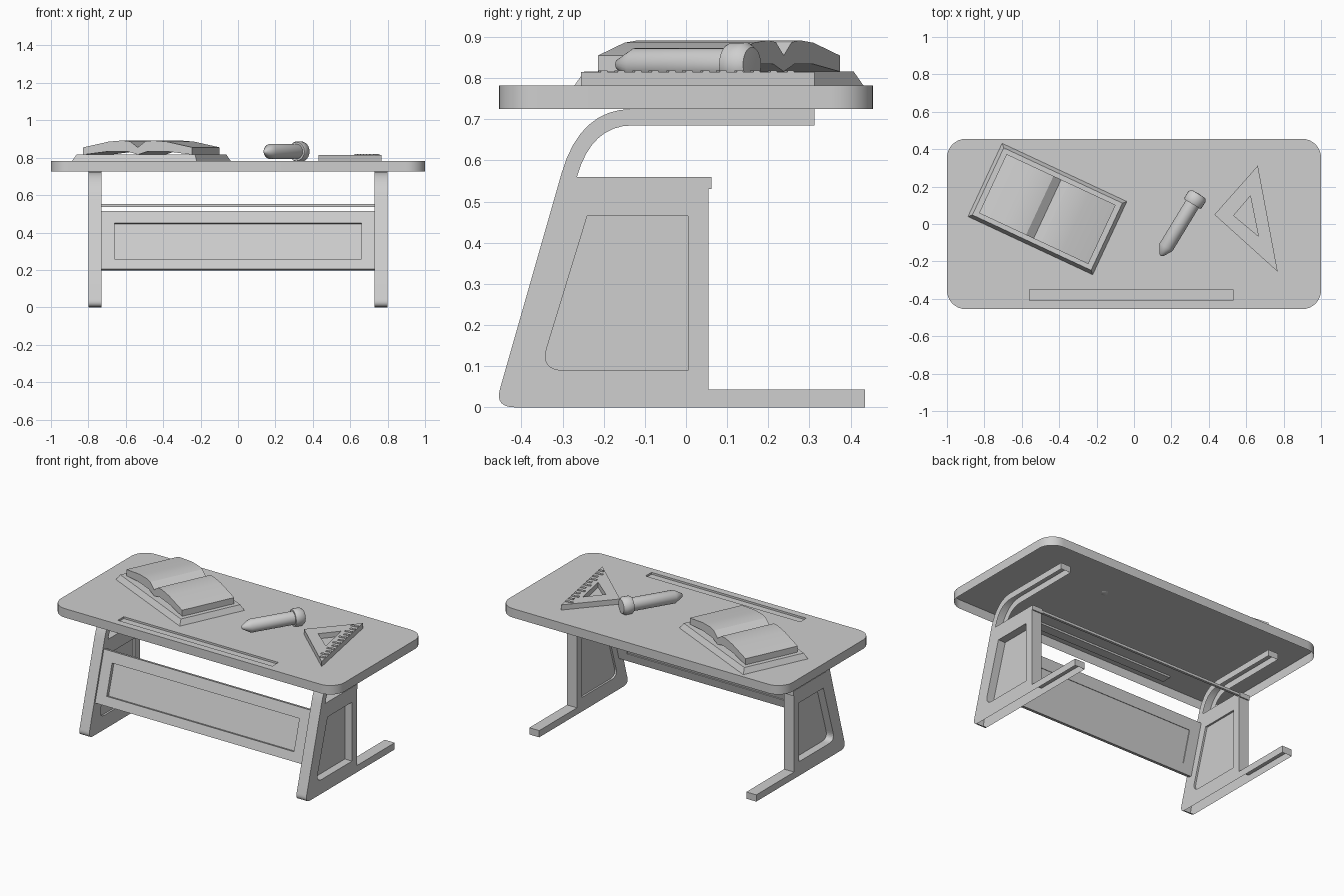
import bpy, bmesh
from math import cos, sin, pi, radians
from mathutils import Matrix, Vector

cube = bpy.data.objects.get("Cube")
if cube:
    bpy.data.objects.remove(cube, do_unlink=True)

grey = bpy.data.materials.new("plain_grey")
grey.use_nodes = True
GREY = (0.62, 0.62, 0.62, 1)
grey.diffuse_color = GREY
grey.node_tree.nodes["Principled BSDF"].inputs["Base Color"].default_value = GREY


def finish(name, bm, smooth=None):
    bmesh.ops.recalc_face_normals(bm, faces=bm.faces)
    mesh = bpy.data.meshes.new(name)
    bm.to_mesh(mesh)
    bm.free()
    mesh.materials.append(grey)
    obj = bpy.data.objects.new(name, mesh)
    bpy.context.collection.objects.link(obj)
    if smooth:
        bpy.ops.object.select_all(action='DESELECT')
        obj.select_set(True)
        bpy.context.view_layer.objects.active = obj
        bpy.ops.object.shade_smooth_by_angle(angle=radians(smooth))
    return obj


def prism(name, pts, axis, lo, hi, matrix=None, smooth=None):
    """Extrude a 2D profile along one axis from lo to hi."""
    place = {'X': lambda a, b, c: (c, a, b),
             'Y': lambda a, b, c: (a, c, b),
             'Z': lambda a, b, c: (a, b, c)}[axis]
    bm = bmesh.new()
    low = [bm.verts.new(place(a, b, lo)) for a, b in pts]
    high = [bm.verts.new(place(a, b, hi)) for a, b in pts]
    bm.faces.new(low)
    bm.faces.new(high)
    n = len(pts)
    for i in range(n):
        j = (i + 1) % n
        bm.faces.new((low[i], low[j], high[j], high[i]))
    if matrix:
        bm.transform(matrix)
    return finish(name, bm, smooth)


def rect(x0, x1, y0, y1):
    return [(x0, y0), (x1, y0), (x1, y1), (x0, y1)]


def bend(p, q, r, steps=8):
    """Points of a curve from p to r pulled toward q."""
    out = []
    for i in range(steps + 1):
        t = i / steps
        out.append(tuple((1 - t) ** 2 * a + 2 * t * (1 - t) * b + t * t * c
                         for a, b, c in zip(p, q, r)))
    return out


def cut(obj, *cutters):
    """Subtract the cutters and bake the result into the mesh."""
    for c in cutters:
        mod = obj.modifiers.new("cut", 'BOOLEAN')
        mod.operation = 'DIFFERENCE'
        mod.solver = 'EXACT'
        mod.object = c
    bpy.context.view_layer.update()
    graph = bpy.context.evaluated_depsgraph_get()
    baked = bpy.data.meshes.new_from_object(obj.evaluated_get(graph))
    obj.modifiers.clear()
    obj.data = baked
    for c in cutters:
        bpy.data.objects.remove(c, do_unlink=True)


def open_below(obj, test):
    """Remove the downward faces whose centre height passes the test."""
    bm = bmesh.new()
    bm.from_mesh(obj.data)
    gone = [f for f in bm.faces
            if f.normal.z < -0.3 and test(f.calc_center_median().z)]
    bmesh.ops.delete(bm, geom=gone, context='FACES')
    bm.to_mesh(obj.data)
    bm.free()


TOP = 0.782

# Tabletop: hollow shell with rounded corners and a shallow pen groove
R = 0.1
outline = []
for k, (sx, sy) in enumerate([(1, 1), (-1, 1), (-1, -1), (1, -1)]):
    for i in range(9):
        a = pi / 2 * (k + i / 8)
        outline.append((sx * (1 - R) + R * cos(a), sy * (0.455 - R) + R * sin(a)))
top = prism("tabletop", outline, 'Z', 0.725, TOP, smooth=30)
cut(top, prism("groove_cutter", rect(-0.56, 0.53, -0.41, -0.35), 'Z', 0.77, 0.85))
open_below(top, lambda z: z < 0.73)

# Side supports: foot, sloped upright and curved arm in one profile
side = bend((-0.452, 0.045), (-0.465, 0), (-0.415, 0))
side += [(0.435, 0), (0.435, 0.043), (0.055, 0.043), (0.055, 0.56)]
side += bend((-0.265, 0.56), (-0.23, 0.685), (-0.13, 0.685))
side += [(0.312, 0.685), (0.312, 0.725)]
side += bend((-0.13, 0.725), (-0.257, 0.725), (-0.302, 0.57))
window = [(-0.24, 0.465), (0.005, 0.465), (0.005, 0.09)]
window += bend((-0.295, 0.09), (-0.355, 0.09), (-0.338, 0.145))
for label, s in (("left", 1), ("right", -1)):
    support = prism(label + "_support", side, 'X', *sorted((s * 0.73, s * 0.8)),
                    smooth=25)
    cut(support,
        prism("outer_cutter", window, 'X', *sorted((s * 0.75, s * 0.9))),
        prism("inner_cutter", window, 'X', *sorted((s * 0.6, s * 0.742))))
    open_below(support, lambda z: z < 0.001 or z > 0.565)
    prism(label + "_bracket", rect(0.05, 0.062, 0.53, 0.56), 'X',
          *sorted((s * 0.729, s * 0.8)))

# Sloped front panel with a sunken field on both faces


def slab(z0, z1, near, far):
    def point(z, depth):
        return (-0.457 + 0.286 * z + 0.96 * depth, z - 0.275 * depth)
    return [point(z0, near), point(z0, far), point(z1, far), point(z1, near)]


panel = prism("front_panel", slab(0.205, 0.515, 0.003, 0.033), 'X', -0.735, 0.735)
cut(panel,
    prism("field_cutter", slab(0.26, 0.451, -0.05, 0.024), 'X', -0.66, 0.66),
    prism("field_cutter", slab(0.26, 0.451, 0.028, 0.08), 'X', -0.66, 0.66))

# Rear crossbar
prism("rear_crossbar", rect(0.045, 0.06, 0.537, 0.553), 'X', -0.735, 0.735)

# Book: tapered cover and an arched open page block
book = Matrix.Translation((-0.463, 0.08, 0)) @ Matrix.Rotation(radians(-25), 4, 'Z')
bm = bmesh.new()
rings = []
for hx, hy, z in ((0.368, 0.216, TOP), (0.35, 0.198, 0.816)):
    rings.append([bm.verts.new((x, y, z)) for x, y in rect(-hx, hx, -hy, hy)])
for ring in rings:
    bm.faces.new(ring)
for i in range(4):
    j = (i + 1) % 4
    bm.faces.new((rings[0][i], rings[0][j], rings[1][j], rings[1][i]))
bm.transform(book)
cover = finish("book_cover", bm)
open_below(cover, lambda z: z < 0.79)

page = [(0.045, 0.887), (0.09, 0.892), (0.17, 0.886), (0.322, 0.855),
        (0.322, 0.816), (0.17, 0.834), (0.06, 0.834)]
pages = [(0, 0.855)] + page + [(0, 0.816)] + [(-u, z) for u, z in reversed(page)]
prism("book_pages", pages, 'Y', -0.174, 0.174, book, smooth=25)

# Pencil: turned profile lying on the top
bm = bmesh.new()
profile = [(0, 0), (0.012, 0.006), (0.04, 0.055), (0.04, 0.325), (0.05, 0.325),
           (0.054, 0.335), (0.054, 0.372), (0.042, 0.388), (0, 0.39)]
verts = [bm.verts.new((r, 0, h)) for r, h in profile]
edges = [bm.edges.new(pair) for pair in zip(verts, verts[1:])]
bmesh.ops.spin(bm, geom=verts + edges, cent=(0, 0, 0), axis=(0, 0, 1),
               angle=2 * pi, steps=24)
bmesh.ops.remove_doubles(bm, verts=bm.verts, dist=0.0005)
axis = Vector((0.52, 0.854, 0))
bm.transform(Matrix.Translation((0.143, -0.171, 0.833))
             @ axis.to_track_quat('Z', 'Y').to_matrix().to_4x4())
finish("pencil", bm, smooth=40)

# Set square with a triangular opening
square = prism("set_square", [(0.43, 0.05), (0.768, -0.255), (0.662, 0.312)],
               'Z', TOP, 0.815)
cut(square, prism("opening_cutter", [(0.533, 0.045), (0.665, -0.065), (0.622, 0.15)],
                  'Z', 0.7, 0.9))
open_below(square, lambda z: z < 0.79)

# Raised graduation marks along its longest edge
start, end = Vector((0.768, -0.255, 0)), Vector((0.662, 0.312, 0))
along = (end - start).normalized()
inward = Vector((-along.y, along.x, 0))
for i in range(12):
    p = start.lerp(end, 0.1 + 0.8 * i / 11)
    length = 0.05 if i % 2 else 0.035
    corners = [p + along * a + inward * b for a, b in rect(-0.008, 0.008, 0.002, length)]
    prism("graduation_mark", [(c.x, c.y) for c in corners], 'Z', 0.814, 0.819)
